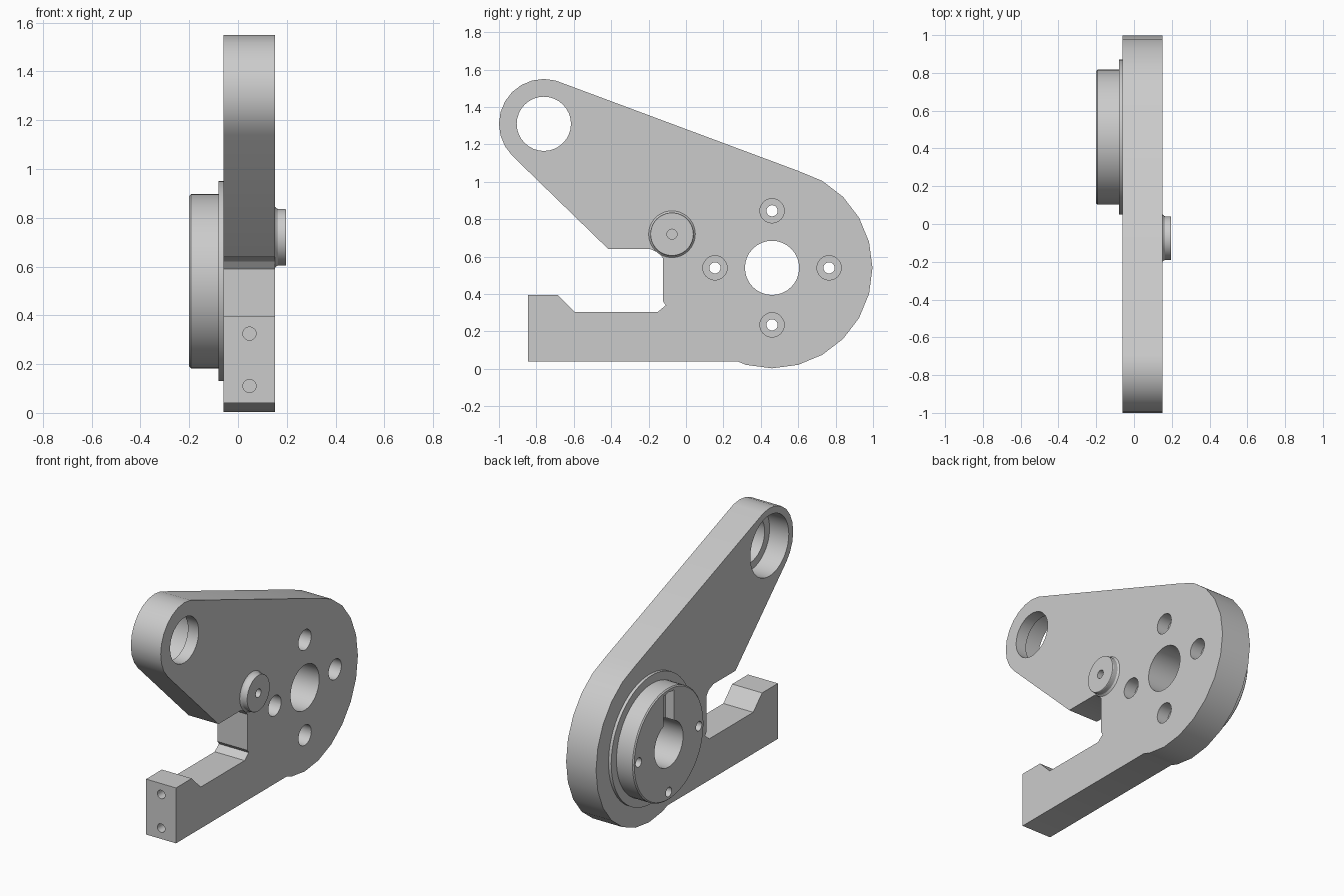
import bpy, bmesh, math
from mathutils import Matrix, Vector

default = bpy.data.objects.get("Cube")
if default:
    bpy.data.objects.remove(default, do_unlink=True)

steel = bpy.data.materials.new("light grey metal")
GREY = (0.6, 0.6, 0.6, 1)
steel.use_nodes = True
steel.diffuse_color = GREY
steel.node_tree.nodes["Principled BSDF"].inputs["Base Color"].default_value = GREY

# Main layout: plate faces and the pivot centres as (y, z)
BACK, FRONT = -0.06, 0.152
HUB, ARM, PIN = (0.46, 0.54), (-0.76, 1.31), (-0.075, 0.72)
BOLT_RADIUS = 0.305
BOLTS = [(HUB[0] + BOLT_RADIUS * a, HUB[1] + BOLT_RADIUS * b)
         for a, b in ((1, 0), (0, 1), (-1, 0), (0, -1))]


def finish(name, bm):
    bmesh.ops.recalc_face_normals(bm, faces=bm.faces)
    mesh = bpy.data.meshes.new(name)
    bm.to_mesh(mesh)
    bm.free()
    mesh.materials.append(steel)
    obj = bpy.data.objects.new(name, mesh)
    bpy.context.collection.objects.link(obj)
    return obj


def extrude_outline(name, points, x0, x1):
    bm = bmesh.new()
    face = bm.faces.new([bm.verts.new((x0, y, z)) for y, z in points])
    out = bmesh.ops.extrude_face_region(bm, geom=[face])
    verts = [v for v in out["geom"] if isinstance(v, bmesh.types.BMVert)]
    bmesh.ops.translate(bm, verts=verts, vec=(x1 - x0, 0, 0))
    return finish(name, bm)


def turn(name, profile, centre, steps=48):
    """Solid turned about an x-direction axis from (x, radius) points."""
    bm = bmesh.new()
    rings = []
    for x, r in profile:
        rings.append([bm.verts.new((x, centre[0] + r * math.cos(math.tau * i / steps),
                                    centre[1] + r * math.sin(math.tau * i / steps)))
                      for i in range(steps)])
    for a, b in zip(rings, rings[1:]):
        for i in range(steps):
            j = (i + 1) % steps
            bm.faces.new((a[i], a[j], b[j], b[i]))
    bm.faces.new(rings[0])
    bm.faces.new(rings[-1])
    return finish(name, bm)


def drill(centre, radius, x0, x1, steps=32):
    return turn("drill", [(x0, radius), (x1, radius)], centre, steps)


def cut(obj, cutters):
    for cutter in cutters:
        mod = obj.modifiers.new("cut", "BOOLEAN")
        mod.operation = "DIFFERENCE"
        mod.solver = "EXACT"
        mod.object = cutter
    graph = bpy.context.evaluated_depsgraph_get()
    graph.update()
    mesh = bpy.data.meshes.new_from_object(obj.evaluated_get(graph))
    obj.modifiers.clear()
    obj.data = mesh
    for cutter in cutters:
        bpy.data.objects.remove(cutter, do_unlink=True)


def arc(centre, radius, start, end, step=15):
    return [(centre[0] + radius * math.cos(math.radians(a)),
             centre[1] + radius * math.sin(math.radians(a)))
            for a in range(start, end + 1, step)]


# Side plate: foot, round body, raised arm and open jaw
outline = [(-0.845, 0.04), (0.275, 0.04)]
outline += arc(HUB, 0.537, -105, 75)
outline += arc(ARM, 0.24, 75, 225)
outline += [(-0.415, 0.64), (-0.19, 0.64), (-0.145, 0.62), (-0.122, 0.59),
            (-0.122, 0.36), (-0.108, 0.34), (-0.15, 0.305), (-0.595, 0.305),
            (-0.685, 0.395), (-0.845, 0.395)]
plate = extrude_outline("side_plate", outline, BACK, FRONT)

holes = [drill(HUB, 0.145, -0.3, 0.3),
         drill(ARM, 0.145, -0.3, 0.3),
         drill(ARM, 0.195, -0.3, 0.076, 48)]
for bolt in BOLTS:
    holes += [drill(bolt, 0.03, -0.3, 0.3, 20),
              drill(bolt, 0.065, 0.072, 0.3, 24)]

# Screw holes in the end of the foot
for z in (0.11, 0.325):
    hole = drill((0, 0), 0.027, -0.12, 0.12, 20)
    hole.data.transform(Matrix.Translation(Vector((0.047, -0.845, z)))
                        @ Matrix.Rotation(math.pi / 2, 4, "Z"))
    holes.append(hole)
cut(plate, holes)

# Hub disc on a thin flange, with bore, bolt holes and keyway
hub = turn("hub_disc", [(BACK + 0.001, 0.41), (-0.079, 0.41), (-0.079, 0.357),
                        (-0.193, 0.357), (-0.2, 0.35)], HUB, 64)
y, z = HUB
keyway = extrude_outline("keyway", [(y - 0.055, z), (y + 0.055, z),
                                    (y + 0.055, z + 0.33), (y - 0.055, z + 0.33)],
                         -0.3, -0.14)
cut(hub, [drill(HUB, 0.145, -0.3, 0.3), keyway]
    + [drill(bolt, 0.03, -0.3, 0.3, 20) for bolt in BOLTS])

# Small pin boss with a filleted foot and centre hole
boss = turn("pin_boss", [(FRONT - 0.001, 0.126), (0.156, 0.12), (0.163, 0.116),
                         (0.194, 0.116), (0.197, 0.114)], PIN)
cut(boss, [drill(PIN, 0.027, 0.16, 0.3, 20)])

# Smooth the round walls and keep the edges crisp
for obj in (plate, hub, boss):
    bpy.ops.object.select_all(action="DESELECT")
    obj.select_set(True)
    bpy.context.view_layer.objects.active = obj
    bpy.ops.object.shade_smooth_by_angle(angle=math.radians(25))
